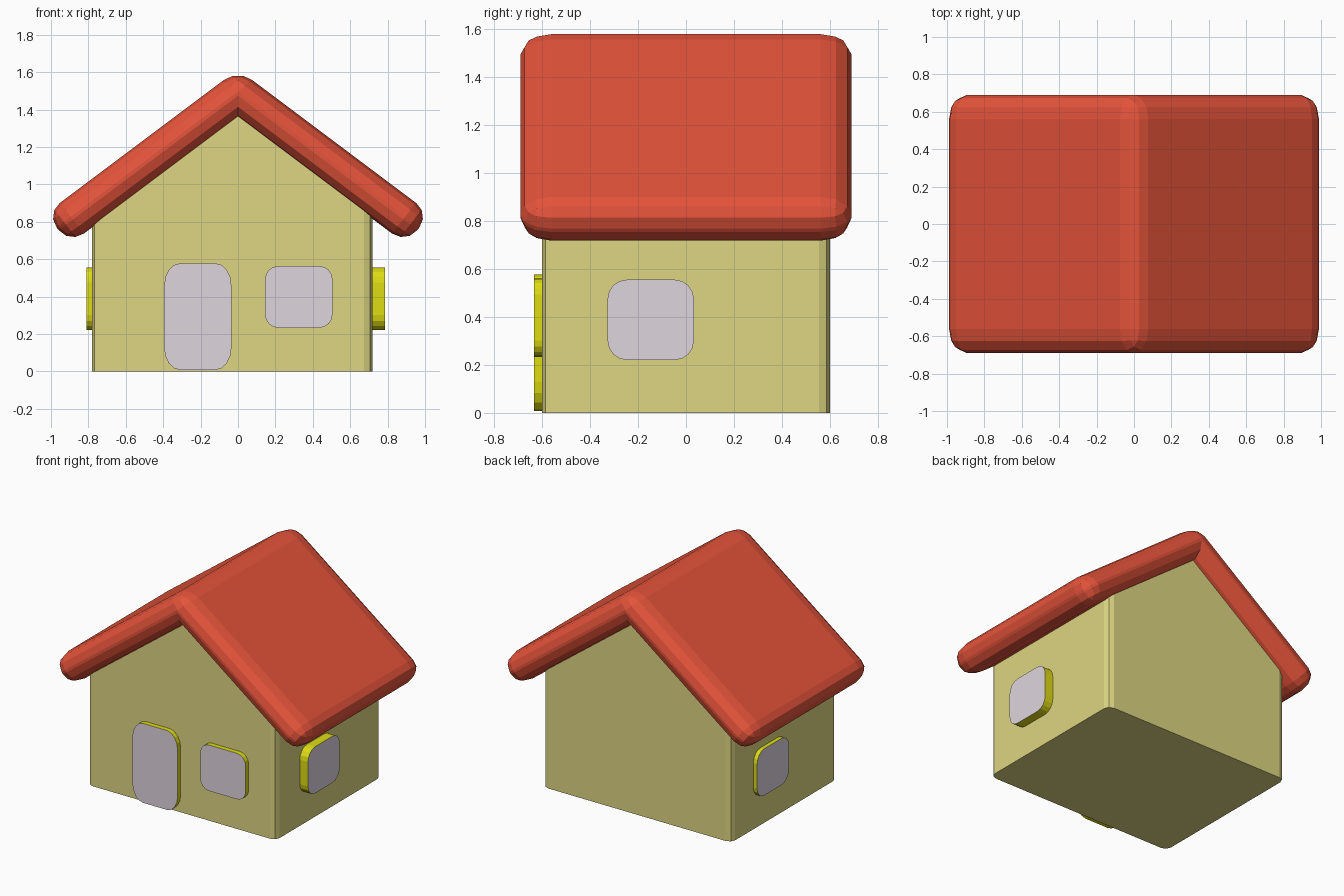
import bpy, bmesh, math
from mathutils import Vector

if "Cube" in bpy.data.objects:
    bpy.data.objects.remove(bpy.data.objects["Cube"])


def material(name, rgb):
    lin = [((c / 255 + 0.055) / 1.055) ** 2.4 if c > 10 else c / 255 / 12.92 for c in rgb]
    m = bpy.data.materials.new(name)
    m.diffuse_color = (*lin, 1)
    m.use_nodes = True
    m.node_tree.nodes["Principled BSDF"].inputs["Base Color"].default_value = m.diffuse_color
    return m


WALL = material("khaki wall", (222, 214, 130))
ROOF = material("red roof", (228, 83, 58))
FRAME = material("yellow frame", (222, 220, 20))
GLASS = material("lilac glass", (222, 213, 222))


def finish(name, bm, *mats):
    bmesh.ops.recalc_face_normals(bm, faces=bm.faces)
    me = bpy.data.meshes.new(name)
    bm.to_mesh(me)
    bm.free()
    for m in mats:
        me.materials.append(m)
    ob = bpy.data.objects.new(name, me)
    bpy.context.collection.objects.link(ob)
    return ob


def prism(points, axis):
    """Extrude a closed outline of 3D points along axis."""
    bm = bmesh.new()
    face = bm.faces.new([bm.verts.new(p) for p in points])
    ext = bmesh.ops.extrude_face_region(bm, geom=[face])["geom"]
    bmesh.ops.translate(bm, vec=axis, verts=[v for v in ext if isinstance(v, bmesh.types.BMVert)])
    bmesh.ops.recalc_face_normals(bm, faces=bm.faces)
    return bm


# Walls: gabled block with softened vertical corners
bm = prism([(x, -0.6, z) for x, z in
            [(-0.78, 0), (0.72, 0), (0.72, 0.85), (0, 1.40), (-0.78, 0.81)]], (0, 1.2, 0))
upright = [e for e in bm.edges if abs((e.verts[0].co - e.verts[1].co).normalized().z) > 0.99]
bmesh.ops.bevel(bm, geom=upright, offset=0.045, segments=2, profile=0.5, affect='EDGES')
finish("walls", bm, WALL)

# Roof: thick chevron, every edge rounded except the inner ridge
STRETCH = 1.35
right = [(0, 1.615), (1.028, 0.844), (0.90, 0.68), (0, 1.355)]
outline = right + [(-x, z) for x, z in reversed(right[1:3])]
half = 0.69 / STRETCH
bm = prism([(x, -half, z) for x, z in outline], (0, 2 * half, 0))
edges = [e for e in bm.edges
         if not all(abs(v.co.x) < 0.01 and v.co.z < 1.5 for v in e.verts)]
bmesh.ops.bevel(bm, geom=edges, offset=0.095, segments=3, profile=0.5, affect='EDGES')
bmesh.ops.scale(bm, vec=(1, STRETCH, 1), verts=bm.verts)
finish("roof", bm, ROOF)


# Door and windows: rounded yellow slabs with a lilac front
def panel(name, centre, out, width, height, rx, rz, depth):
    out = Vector(out)
    side = out.cross(Vector((0, 0, 1)))
    pts = []
    for k, (sx, sz) in enumerate([(1, 1), (-1, 1), (-1, -1), (1, -1)]):
        for i in range(5):
            a = math.radians(90 * k + 22.5 * i)
            u = sx * (width / 2 - rx) + rx * math.cos(a)
            w = sz * (height / 2 - rz) + rz * math.sin(a)
            pts.append(Vector(centre) + side * u + Vector((0, 0, w)))
    bm = prism(pts, -out * depth)
    for f in bm.faces:
        f.material_index = 1 if f.normal.dot(out) > 0.9 else 0
    finish(name, bm, FRAME, GLASS)


panel("door", (-0.215, -0.635, 0.293), (0, -1, 0), 0.36, 0.57, 0.085, 0.12, 0.06)
panel("front_window", (0.325, -0.635, 0.398), (0, -1, 0), 0.36, 0.33, 0.07, 0.07, 0.06)
panel("right_window", (0.785, -0.147, 0.388), (1, 0, 0), 0.36, 0.335, 0.08, 0.08, 0.09)
panel("left_window", (-0.81, 0.17, 0.388), (-1, 0, 0), 0.36, 0.335, 0.08, 0.08, 0.06)
